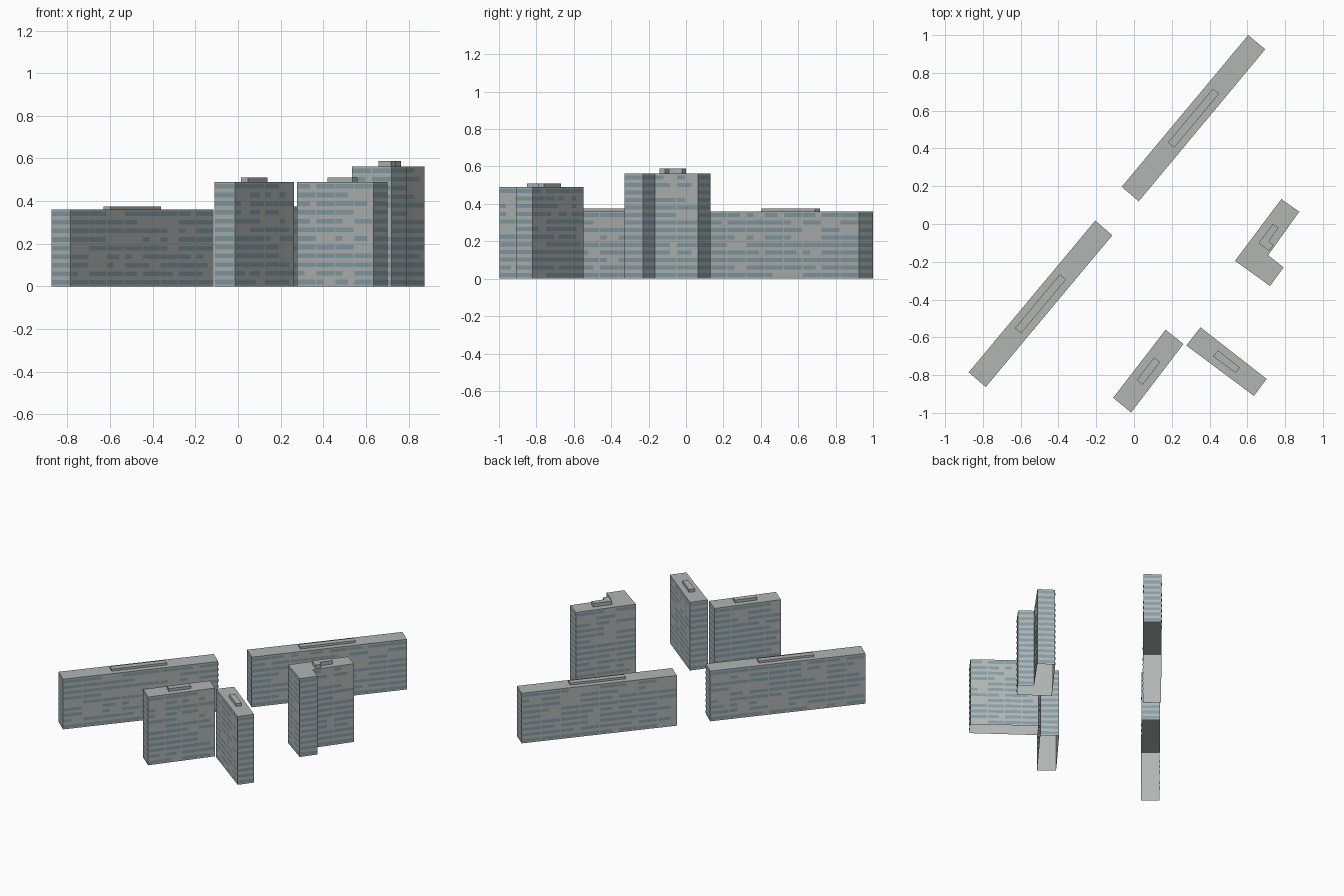
import bpy, bmesh, random
from mathutils import Vector

if "Cube" in bpy.data.objects:
    bpy.data.objects.remove(bpy.data.objects["Cube"])

random.seed(4)


def material(name, rgb):
    m = bpy.data.materials.new(name)
    m.diffuse_color = (*rgb, 1)
    m.use_nodes = True
    m.node_tree.nodes["Principled BSDF"].inputs["Base Color"].default_value = m.diffuse_color
    return m


WALL = material("concrete grey", (0.44, 0.465, 0.45))
GLASS = material("window blue grey", (0.235, 0.34, 0.385))


def make_object(name, bm, mat):
    mesh = bpy.data.meshes.new(name)
    bm.to_mesh(mesh)
    bm.free()
    mesh.materials.append(mat)
    obj = bpy.data.objects.new(name, mesh)
    bpy.context.collection.objects.link(obj)
    return obj


def counter_clockwise(pts):
    pts = [Vector(p) for p in pts]
    area = sum(a.cross(b) for a, b in zip(pts, pts[1:] + pts[:1]))
    return pts if area > 0 else pts[::-1]


def prism(name, pts, z0, z1):
    """Walls and roof over a footprint, open underneath."""
    bm = bmesh.new()
    low = [bm.verts.new((p.x, p.y, z0)) for p in pts]
    top = [bm.verts.new((p.x, p.y, z1)) for p in pts]
    n = len(pts)
    for i in range(n):
        j = (i + 1) % n
        bm.faces.new((low[i], low[j], top[j], top[i]))
    bm.faces.new(top)
    make_object(name, bm, WALL)


def windows(name, pts, height, floors):
    """Bands of glass on every wall, with some bays shortened or left out."""
    bm = bmesh.new()
    pitch = height / floors
    for a, b in zip(pts, pts[1:] + pts[:1]):
        length = (b - a).length
        along = (b - a) / length
        out = Vector((along.y, -along.x)) * 0.0015
        bays = max(1, round(length / 0.125))
        bay = length / bays
        for f in range(floors):
            z0, z1 = (f + 0.23) * pitch, (f + 0.76) * pitch
            for c in range(bays):
                fill = 1.0 if bays == 1 else random.choice((1, 1, 1, 1, 1, 0.7, 0.4, 0))
                if fill == 0:
                    continue
                s = c * bay + 0.003
                e = s + (bay - 0.006) * fill
                p, q = a + along * s + out, a + along * e + out
                bm.faces.new([bm.verts.new(v) for v in (
                    (p.x, p.y, z0), (q.x, q.y, z0), (q.x, q.y, z1), (p.x, p.y, z1))])
    make_object(name, bm, GLASS)


def scaled(pts, s):
    cx = (min(p.x for p in pts) + max(p.x for p in pts)) / 2
    cy = (min(p.y for p in pts) + max(p.y for p in pts)) / 2
    c = Vector((cx, cy))
    return [c + (p - c) * s for p in pts]


# name, footprint, height, floors, rooftop scale, rooftop height
BUILDINGS = [
    ("back_slab", [(0.605, 1.0), (0.695, 0.925), (0.025, 0.12), (-0.065, 0.197)],
     0.36, 9, 0.355, 0.375),
    ("left_slab", [(-0.205, 0.018), (-0.115, -0.06), (-0.785, -0.863), (-0.875, -0.785)],
     0.36, 9, 0.355, 0.375),
    ("front_tower", [(0.167, -0.56), (0.262, -0.635), (-0.015, -0.998), (-0.11, -0.92)],
     0.49, 12, 0.33, 0.51),
    ("right_tower", [(0.352, -0.547), (0.702, -0.82), (0.635, -0.91), (0.277, -0.643)],
     0.49, 12, 0.33, 0.51),
    ("corner_tower", [(0.78, 0.132), (0.875, 0.065), (0.71, -0.165), (0.792, -0.23),
                      (0.72, -0.328), (0.535, -0.195)],
     0.562, 14, 0.31, 0.588),
]

for name, foot, height, floors, s, roof in BUILDINGS:
    pts = counter_clockwise(foot)
    prism(name, pts, 0, height)
    windows(name + "_windows", pts, height, floors)
    # Rooftop plant room repeats the footprint at a smaller size
    top = scaled(pts, s)
    if name == "corner_tower":
        top = [p + Vector((0.007, 0.027)) for p in top]
    prism(name + "_rooftop", top, height, roof)
